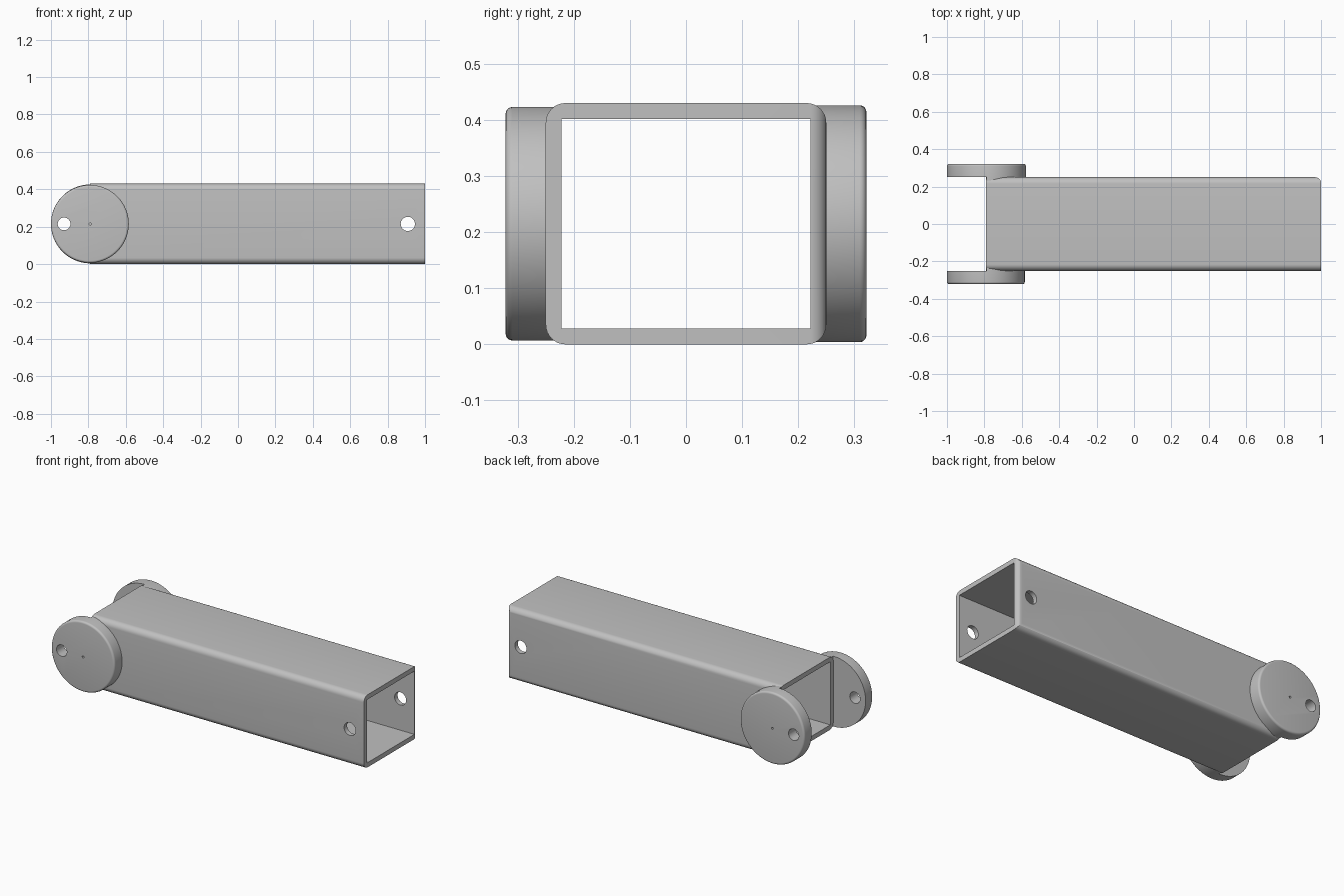
import bpy
import bmesh
from math import radians
from mathutils import Matrix, Vector

cube = bpy.data.objects.get("Cube")
if cube:
    bpy.data.objects.remove(cube, do_unlink=True)

grey = bpy.data.materials.new("plain_grey")
grey.use_nodes = True
grey.diffuse_color = (0.53, 0.53, 0.53, 1)
grey.node_tree.nodes["Principled BSDF"].inputs["Base Color"].default_value = (0.53, 0.53, 0.53, 1)

HEIGHT = 0.43
MID_Z = HEIGHT / 2
WALL = 0.028
HALF_WIDTH = 0.25
PIVOT_X = -0.79


def to_object(name, bm):
    mesh = bpy.data.meshes.new(name)
    bmesh.ops.recalc_face_normals(bm, faces=bm.faces)
    bm.to_mesh(mesh)
    bm.free()
    mesh.materials.append(grey)
    obj = bpy.data.objects.new(name, mesh)
    bpy.context.collection.objects.link(obj)
    return obj


def box(name, low, high, pick=None, radius=0.03):
    """Box between two corners; edges accepted by pick are rounded."""
    low, high = Vector(low), Vector(high)
    bm = bmesh.new()
    bmesh.ops.create_cube(bm, size=1)
    for v in bm.verts:
        v.co = (low + high) / 2 + v.co * (high - low)
    if pick:
        edges = [e for e in bm.edges if pick(*e.verts)]
        bmesh.ops.bevel(bm, geom=edges, offset=radius, segments=8, profile=0.5, affect='EDGES')
    return to_object(name, bm)


def cylinder(name, x, y0, y1, radius, segments=32, rim=0):
    """Cylinder along y from y0 to y1; the rim at y1 is rounded."""
    bm = bmesh.new()
    bmesh.ops.create_cone(bm, cap_ends=True, segments=segments, radius1=radius,
                          radius2=radius, depth=abs(y1 - y0))
    bmesh.ops.transform(bm, verts=bm.verts, matrix=Matrix.Translation(
        (x, (y0 + y1) / 2, MID_Z)) @ Matrix.Rotation(radians(90), 4, 'X'))
    if rim:
        edges = [e for e in bm.edges if all(abs(v.co.y - y1) < 1e-4 for v in e.verts)]
        bmesh.ops.bevel(bm, geom=edges, offset=rim, segments=5, profile=0.5, affect='EDGES')
    return to_object(name, bm)


def combine(obj, tool, operation='DIFFERENCE'):
    tool.hide_render = True
    mod = obj.modifiers.new("cut", 'BOOLEAN')
    mod.operation, mod.solver, mod.object = operation, 'EXACT', tool
    bpy.context.view_layer.objects.active = obj
    bpy.ops.object.modifier_apply(modifier=mod.name)
    bpy.data.objects.remove(tool, do_unlink=True)


def finish(obj):
    bpy.ops.object.select_all(action='DESELECT')
    obj.select_set(True)
    bpy.context.view_layer.objects.active = obj
    bpy.ops.object.shade_smooth_by_angle(angle=radians(30))


# Hollow tube with rounded long edges
tube = box("tube", (PIVOT_X, -HALF_WIDTH, 0), (1, HALF_WIDTH, HEIGHT),
           lambda a, b: abs(a.co.x - b.co.x) > 0.5, 0.035)
# One upright edge at the open end is rounded over
combine(tube, box("end_rounding", (-1.5, -1, -1), (1, HALF_WIDTH, 1),
                  lambda a, b: min(a.co.x, b.co.x) > 0.9 and min(a.co.y, b.co.y) > 0), 'INTERSECT')
combine(tube, box("bore", (-2, WALL - HALF_WIDTH, WALL), (2, HALF_WIDTH - WALL, HEIGHT - WALL)))
combine(tube, cylinder("pin_hole", 0.908, -1, 1, 0.038))
finish(tube)

# Round hinge plates on both sides, with pin hole and centre mark
for name, side, radius in (("front_hinge_disc", -1, 0.208), ("back_hinge_disc", 1, 0.211)):
    outer = side * 0.3215
    disc = cylinder(name, radius - 1, side * 0.223, outer, radius, 96, 0.012)
    # The part that sinks into the tube wall stops at the end of the tube
    y_cut = sorted((side * 0.1, side * 0.252))
    combine(disc, box("slot", (-2, y_cut[0], -1), (PIVOT_X + 0.002, y_cut[1], 1)))
    combine(disc, cylinder("pin_hole", -0.93, -1, 1, 0.034))
    combine(disc, cylinder("centre_mark", PIVOT_X, side * 0.28, side * 0.4, 0.006, 16))
    finish(disc)
